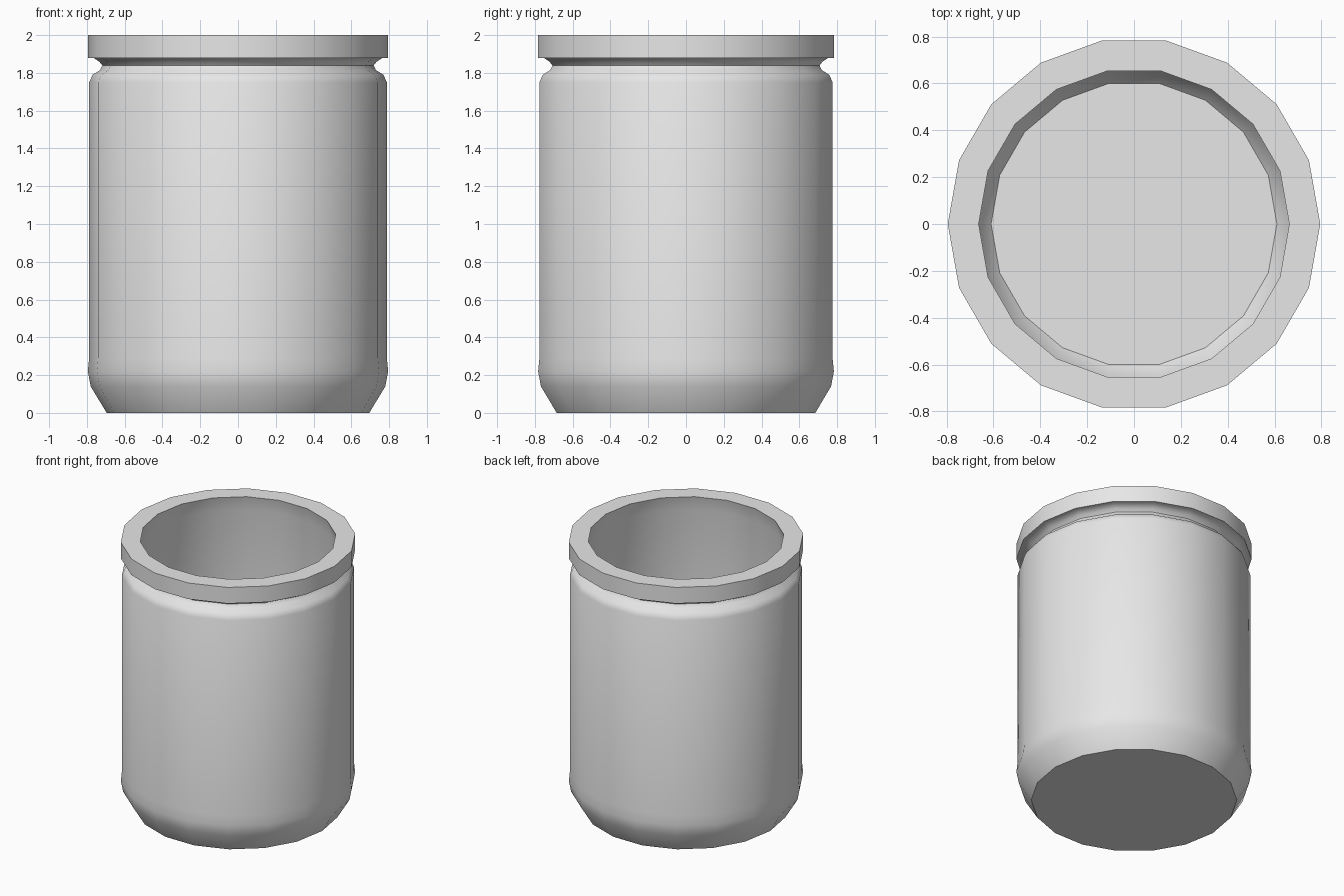
import bpy
import bmesh
from math import cos, sin, tau, radians

cube = bpy.data.objects.get("Cube")
if cube:
    bpy.data.objects.remove(cube, do_unlink=True)

SIDES = 18


def make_material(name, colour):
    mat = bpy.data.materials.new(name)
    mat.use_nodes = True
    mat.diffuse_color = colour
    mat.node_tree.nodes["Principled BSDF"].inputs["Base Color"].default_value = colour
    return mat


def lathe(name, profile, mat):
    """Spin a (radius, height) profile round z, capping both of its ends."""
    bm = bmesh.new()
    rings = [[bm.verts.new((r * cos(tau * i / SIDES), r * sin(tau * i / SIDES), z))
              for i in range(SIDES)] for r, z in profile]
    for low, high in zip(rings, rings[1:]):
        for i in range(SIDES):
            j = (i + 1) % SIDES
            bm.faces.new((low[i], low[j], high[j], high[i]))
    bm.faces.new(rings[0][::-1])
    bm.faces.new(rings[-1])
    mesh = bpy.data.meshes.new(name)
    bm.to_mesh(mesh)
    bm.free()
    mesh.materials.append(mat)
    obj = bpy.data.objects.new(name, mesh)
    bpy.context.collection.objects.link(obj)
    bpy.ops.object.select_all(action='DESELECT')
    obj.select_set(True)
    bpy.context.view_layer.objects.active = obj
    bpy.ops.object.shade_smooth_by_angle(angle=radians(35))
    return obj


grey = make_material("light_grey", (0.8, 0.8, 0.8, 1))

# Outside: base, chamfered foot, straight body, shoulder, pinched neck, lip
outside = [(0.695, 0), (0.78, 0.14), (0.795, 0.22), (0.788, 0.29),
           (0.788, 1.75), (0.77, 1.79), (0.73, 1.815), (0.718, 1.84),
           (0.735, 1.86), (0.765, 1.88), (0.795, 1.88), (0.795, 2)]
# Inside: undercut lip, straight wall, rounded corner, floor
inside = [(0.663, 2), (0.69, 1.89), (0.69, 0.24), (0.67, 0.15), (0.61, 0.08)]

lathe("open_jar", outside + inside, grey)
